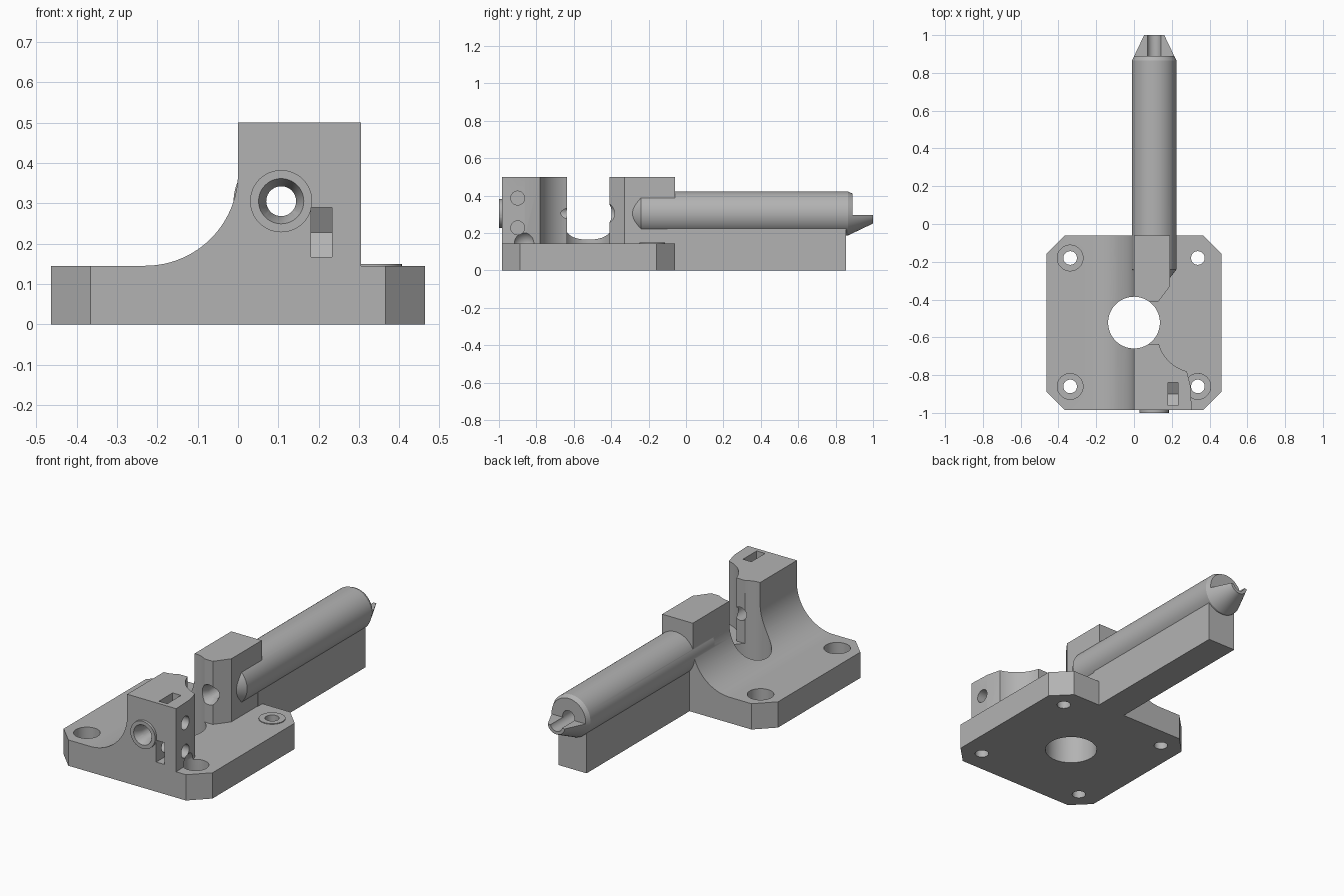
import bpy, bmesh
from math import sin, cos, pi, radians

cube = bpy.data.objects.get("Cube")
if cube:
    bpy.data.objects.remove(cube, do_unlink=True)

grey = bpy.data.materials.new("plain grey")
grey.use_nodes = True
colour = (0.45, 0.45, 0.45, 1)
grey.diffuse_color = colour
grey.node_tree.nodes["Principled BSDF"].inputs["Base Color"].default_value = colour

BORE_X, BORE_Z = 0.107, 0.305
FRONT, BACK, PLATE_TOP, TOP = -0.985, -0.06, 0.145, 0.5


def finish(name, bm):
    bmesh.ops.recalc_face_normals(bm, faces=bm.faces)
    mesh = bpy.data.meshes.new(name)
    bm.to_mesh(mesh)
    bm.free()
    mesh.materials.append(grey)
    obj = bpy.data.objects.new(name, mesh)
    bpy.context.collection.objects.link(obj)
    return obj


def prism(name, axis, pts, a, b):
    """Extrude a 2D outline along an axis from a to b."""
    place = {"X": lambda u, v, w: (w, u, v),
             "Y": lambda u, v, w: (u, w, v),
             "Z": lambda u, v, w: (u, v, w)}[axis]
    bm = bmesh.new()
    low = [bm.verts.new(place(u, v, a)) for u, v in pts]
    high = [bm.verts.new(place(u, v, b)) for u, v in pts]
    bm.faces.new(low)
    bm.faces.new(high)
    for i in range(len(pts)):
        j = (i + 1) % len(pts)
        bm.faces.new((low[i], low[j], high[j], high[i]))
    return finish(name, bm)


def rect(u0, u1, v0, v1):
    return [(u0, v0), (u1, v0), (u1, v1), (u0, v1)]


def arc(cx, cy, r, start, end, n):
    angles = [radians(start + (end - start) * i / n) for i in range(n + 1)]
    return [(cx + r * cos(t), cy + r * sin(t)) for t in angles]


def rod(name, axis, cu, cv, r, a, b):
    return prism(name, axis, arc(cu, cv, r, 0, 360, 64)[:-1], a, b)


def turned(name, profile, n=64):
    """Solid of (radius, y) rings around the bore line."""
    bm = bmesh.new()
    rings = [[bm.verts.new((BORE_X + r * cos(2 * pi * i / n), y,
                            BORE_Z + r * sin(2 * pi * i / n))) for i in range(n)]
             for r, y in profile]
    for p, q in zip(rings, rings[1:]):
        for i in range(n):
            bm.faces.new((p[i], p[(i + 1) % n], q[(i + 1) % n], q[i]))
    bm.faces.new(rings[0])
    bm.faces.new(rings[-1])
    return finish(name, bm)


def combine(target, tool, operation, keep=False):
    mod = target.modifiers.new(tool.name, "BOOLEAN")
    mod.operation, mod.object, mod.solver = operation, tool, "EXACT"
    bpy.context.view_layer.objects.active = target
    bpy.ops.object.modifier_apply(modifier=mod.name)
    if not keep:
        bpy.data.objects.remove(tool, do_unlink=True)


# Base plate with clipped corners
W, C = 0.463, 0.097
body = prism("mount_body", "Z", [
    (-W + C, FRONT), (W - C, FRONT), (W, FRONT + C), (W, BACK - C),
    (W - C, BACK), (-W + C, BACK), (-W, BACK - C), (-W, FRONT + C)], 0, PLATE_TOP)

# Concave flank along the whole left edge of the blocks
flank = prism("flank", "Y", [(-0.23, 0.08)] + arc(-0.23, 0.375, 0.23, -90, 0, 24)
              + [(0, TOP), (0.03, TOP), (0.03, 0.08)], FRONT, BACK)

# Front block with scooped inner side, and rear block
front_block = prism("front_block", "Z", [(0, FRONT), (0.305, FRONT), (0.3, -0.86), (0.28, -0.78)]
                    + arc(0.33, -0.58, 0.206, 256, 195.5, 14)[1:] + [(0, -0.635)], 0.08, TOP)
rear_block = prism("rear_block", "Z", [(0, BACK), (0, -0.41), (0.13, -0.41),
                                       (0.19, -0.33), (0.19, BACK)], 0.08, TOP)
# Rail under the barrel, collar at the bore entry
rail = prism("rail", "X", rect(-0.1, 0.855, 0, 0.25), 0.02, 0.194)
collar = rod("collar", "Y", BORE_X, BORE_Z, 0.077, -1.0, -0.9)
for part in (flank, front_block, rear_block, rail, collar):
    combine(body, part, "UNION")

# Large round opening
combine(body, rod("opening", "Z", 0, -0.522, 0.137, -0.1, 0.7), "DIFFERENCE")

# Raised seat at the rear right screw hole, rounded counterbores at the others
SX, SY = 0.338, (-0.18, -0.86)
combine(body, rod("screw_seat", "Z", SX, SY[0], 0.068, 0.1, 0.149), "UNION")
for x in (-SX, SX):
    for y in SY:
        combine(body, rod("screw_hole", "Z", x, y, 0.036, -0.1, 0.3 if x < 0 else 0.16),
                "DIFFERENCE")
        if (x, y) != (SX, SY[0]):
            combine(body, rod("counterbore", "Z", x, y, 0.068, 0.06, PLATE_TOP + 0.005),
                    "DIFFERENCE")
bm = bmesh.new()
bmesh.ops.create_uvsphere(bm, u_segments=48, v_segments=24, radius=0.0681)
bmesh.ops.translate(bm, verts=bm.verts, vec=(SX, SY[1], PLATE_TOP))
combine(body, finish("screw_head_room", bm), "DIFFERENCE")

# Cross screw holes and pointed nut slots in the front block
for z in (0.387, 0.228):
    combine(body, rod("cross_hole", "X", -0.9, z, 0.037, 0.12, 0.4), "DIFFERENCE")
slot = (0.181, 0.233)
H, S, P = 0.061, 0.035, 0.07
combine(body, prism("top_slot", "X", [
    (-0.9 - H, 0.6), (-0.9 - H, 0.387 - S), (-0.9, 0.387 - P),
    (-0.9 + H, 0.387 - S), (-0.9 + H, 0.6)], *slot), "DIFFERENCE")
combine(body, prism("front_slot", "X", [
    (-1.1, 0.228 - H), (-0.9 + S, 0.228 - H), (-0.9 + P, 0.228),
    (-0.9 + S, 0.228 + H), (-1.1, 0.228 + H)], *slot), "DIFFERENCE")

# Barrel with bevelled inner end and half-cut conical nose
barrel = turned("barrel", [(0.08, -0.29), (0.118, -0.24), (0.118, 0.865), (0.054, 1.0)])
combine(barrel, prism("nose_cut", "Y", rect(-0.3, 0.5, 0.296, 0.7), 0.89, 1.2), "DIFFERENCE")
combine(body, barrel, "UNION")

# Bore with flared entries
combine(body, rod("bore", "Y", BORE_X, BORE_Z, 0.037, -1.1, 1.1), "DIFFERENCE")
for y in (-1.0, -0.41):
    combine(body, turned("flare", [(0.056, y - 0.02), (0.056, y), (0.036, y + 0.05)]),
            "DIFFERENCE")

bpy.ops.object.select_all(action="DESELECT")
body.select_set(True)
bpy.context.view_layer.objects.active = body
bpy.ops.object.shade_smooth_by_angle(angle=radians(25))
